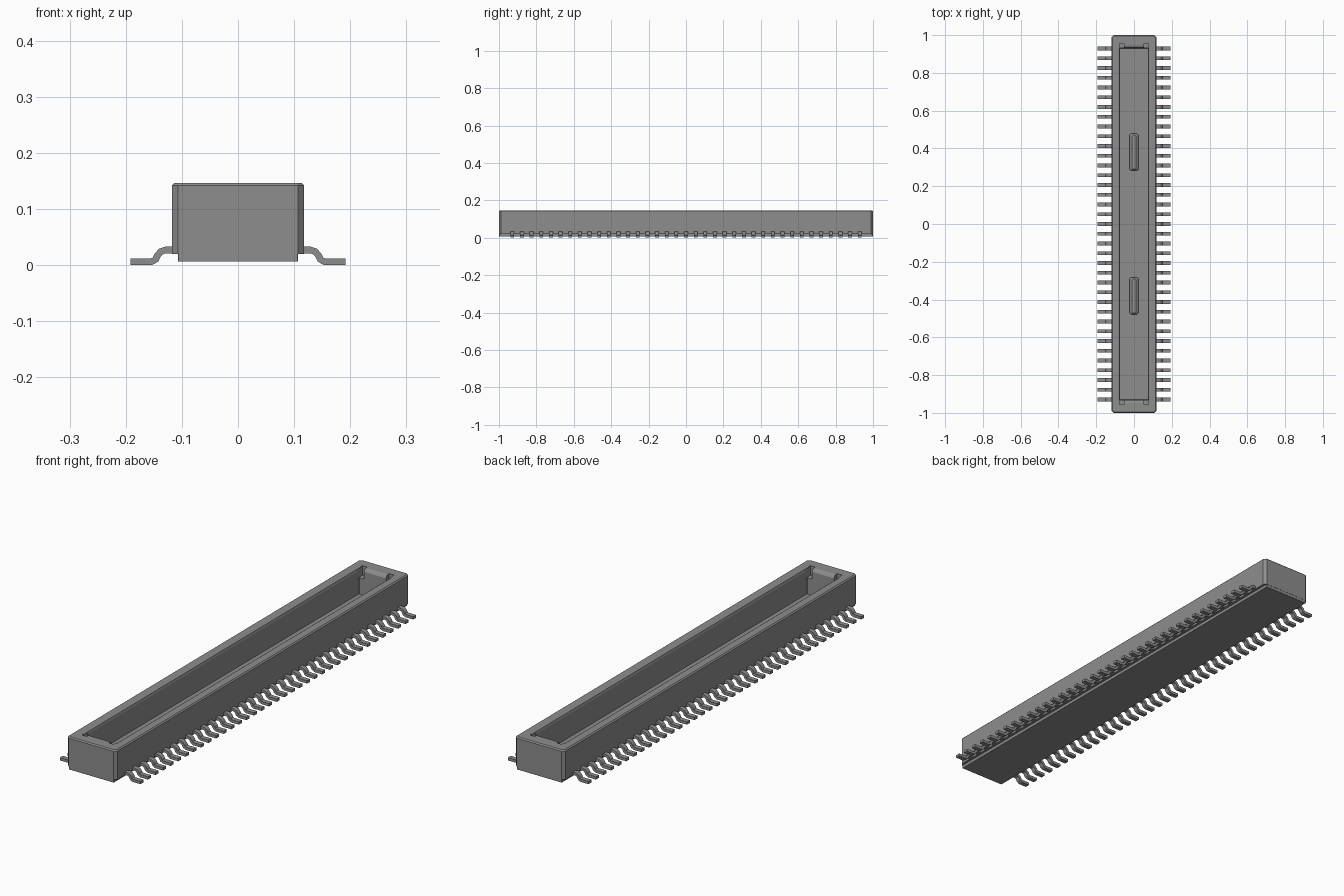
import bpy, bmesh

cube = bpy.data.objects.get("Cube")
if cube:
    bpy.data.objects.remove(cube)

grey = bpy.data.materials.new("mid grey")
grey.use_nodes = True
COLOUR = (0.27, 0.27, 0.27, 1)
grey.diffuse_color = COLOUR
grey.node_tree.nodes["Principled BSDF"].inputs["Base Color"].default_value = COLOUR


def finish(bm, name):
    bmesh.ops.recalc_face_normals(bm, faces=bm.faces)
    mesh = bpy.data.meshes.new(name)
    bm.to_mesh(mesh)
    bm.free()
    mesh.materials.append(grey)
    obj = bpy.data.objects.new(name, mesh)
    bpy.context.collection.objects.link(obj)
    return obj


def loft(name, rings):
    """Skin chamfered rectangles given as (half x, half y, chamfer, z)."""
    bm = bmesh.new()
    loops = []
    for hx, hy, c, z in rings:
        pts = [(hx, hy - c), (hx - c, hy), (c - hx, hy), (-hx, hy - c),
               (-hx, c - hy), (c - hx, -hy), (hx - c, -hy), (hx, c - hy)]
        loops.append([bm.verts.new((x, y, z)) for x, y in pts])
    for a, b in zip(loops, loops[1:]):
        for i in range(8):
            j = (i + 1) % 8
            bm.faces.new((a[i], a[j], b[j], b[i]))
    bm.faces.new(loops[0])
    bm.faces.new(loops[-1])
    return finish(bm, name)


# Housing: stepped base, chamfered shell, rounded rim and open trough
housing = loft("housing", [
    (0.107, 0.999, 0.001, 0.007), (0.107, 0.999, 0.001, 0.02),
    (0.118, 1.0, 0.011, 0.02), (0.118, 1.0, 0.011, 0.142),
    (0.113, 0.995, 0.009, 0.147), (0.083, 0.945, 0.001, 0.147),
    (0.077, 0.938, 0.001, 0.144), (0.074, 0.932, 0.001, 0.135),
    (0.074, 0.930, 0.001, 0.035)])

# Small notches in the corners of the trough ends
bm = bmesh.new()
for sx in (-1, 1):
    for sy in (-1, 1):
        made = bmesh.ops.create_cube(bm, size=1)["verts"]
        bmesh.ops.scale(bm, vec=(0.024, 0.04, 0.05), verts=made)
        bmesh.ops.translate(bm, vec=(sx * 0.064, sy * 0.935, 0.13), verts=made)
cutter = finish(bm, "notch_cutter")
cutter.hide_render = True
cutter.hide_viewport = True
cut = housing.modifiers.new("notches", 'BOOLEAN')
cut.operation = 'DIFFERENCE'
cut.object = cutter
cut.solver = 'EXACT'

# Low locating ribs on the trough floor
for name, y in (("front_rib", -0.38), ("back_rib", 0.38)):
    rib = loft(name, [(0.024, 0.098, 0.008, 0.03), (0.024, 0.098, 0.008, 0.05),
                      (0.010, 0.090, 0.004, 0.06)])
    rib.location.y = y

# Gull-wing contact: centre line swept as a flat strip
PATH = [(0.10, 0.027), (0.130, 0.027), (0.138, 0.024), (0.143, 0.018),
        (0.147, 0.010), (0.155, 0.006), (0.192, 0.006)]
OFFSETS = [(0, 1), (0, 1), (0.5, 0.87), (0.88, 0.48),
           (0.8, 0.6), (0.2, 1), (0, 1)]


def contact(name, side, y):
    bm = bmesh.new()
    t, w = 0.006, 0.01
    rings = []
    for (x, z), (nx, nz) in zip(PATH, OFFSETS):
        rings.append([bm.verts.new((side * (x + s * nx * t), y + d * w, z + s * nz * t))
                      for s, d in ((1, -1), (1, 1), (-1, 1), (-1, -1))])
    for a, b in zip(rings, rings[1:]):
        for i in range(4):
            j = (i + 1) % 4
            bm.faces.new((a[i], a[j], b[j], b[i]))
    bm.faces.new(rings[0])
    bm.faces.new(rings[-1])
    return finish(bm, name)


# Rows of contacts along both long sides
COUNT, PITCH = 37, 0.0516
for label, side in (("left", 1), ("right", -1)):
    for i in range(COUNT):
        contact(f"{label}_contact_{i + 1}", side, (i - (COUNT - 1) / 2) * PITCH)
